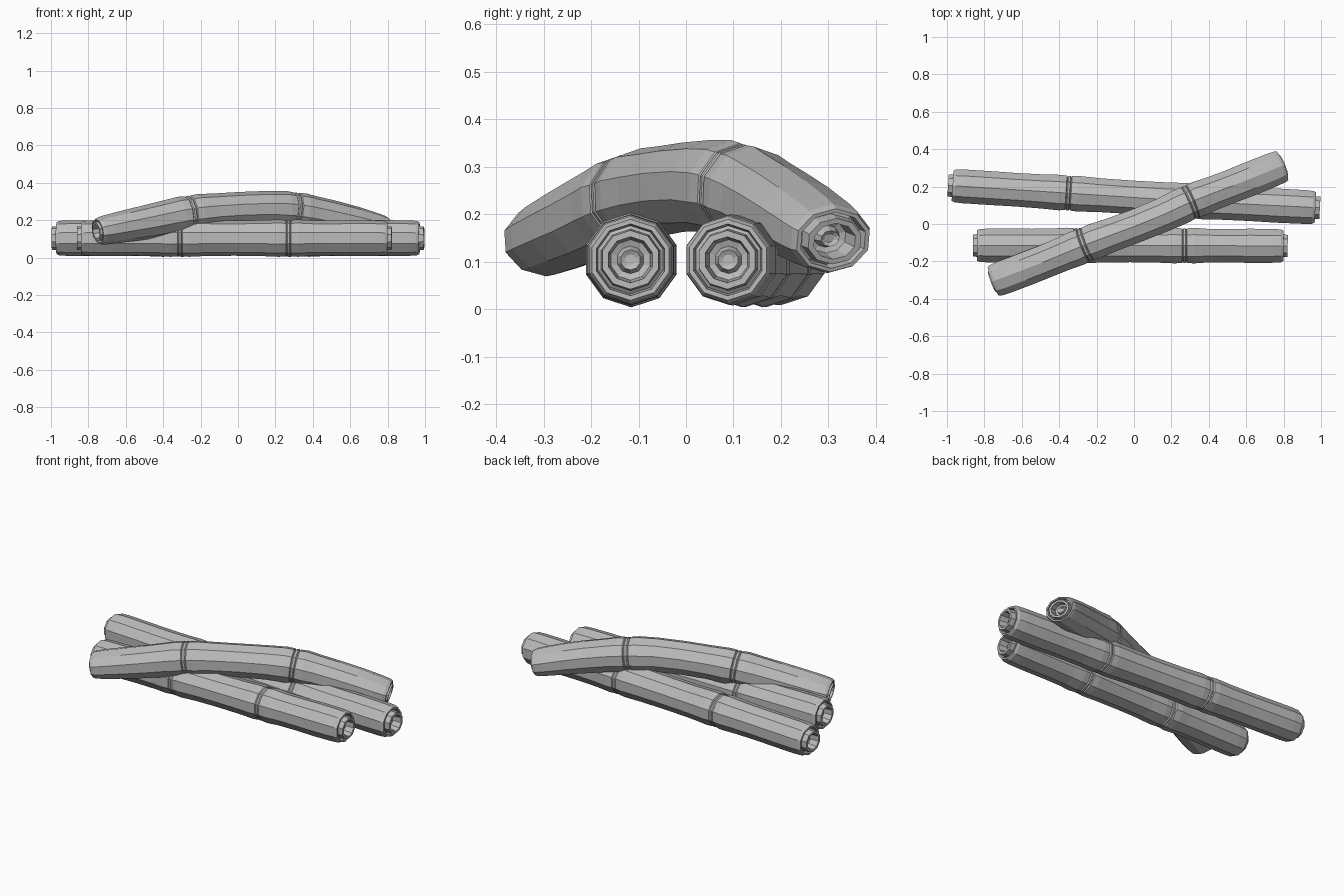
import bpy, bmesh, math
from mathutils import Vector

if "Cube" in bpy.data.objects:
    bpy.data.objects.remove(bpy.data.objects["Cube"])

mat = bpy.data.materials.new("plain grey")
mat.diffuse_color = (0.5, 0.5, 0.5, 1)
mat.use_nodes = True
mat.node_tree.nodes["Principled BSDF"].inputs["Base Color"].default_value = mat.diffuse_color
SIDES = 10


# Smooth path through a few points, looked up by x
def path_at(pts, x):
    n = len(pts)
    i = 0
    while i < n - 2 and x > pts[i + 1][0]:
        i += 1
    a, b = Vector(pts[i]), Vector(pts[i + 1])

    def slope(k):
        p, q = Vector(pts[max(k - 1, 0)]), Vector(pts[min(k + 1, n - 1)])
        return (q - p) / (q.x - p.x)
    h = b.x - a.x
    t = (x - a.x) / h
    if t < 0:
        return a + slope(i) * (x - a.x)
    if t > 1:
        return b + slope(i + 1) * (x - b.x)
    return (a * (2*t**3 - 3*t*t + 1) + slope(i) * h * (t**3 - 2*t*t + t)
            + b * (3*t*t - 2*t**3) + slope(i + 1) * h * (t**3 - t*t))


# Stepped hollow end: (radius factor, offset outward from the end)
def end_profile(tip):
    return [(0.98, -0.06), (0.95, -0.015), (0.88, 0.0), (0.78, 0.0), (0.74, -0.025),
            (0.67, -0.02), (0.64, tip), (0.50, tip), (0.44, -0.03),
            (0.30, -0.035), (0.22, -0.015), (0.12, -0.02)]


# Jointed cane: swept rings with grooved joints and stepped ends
def cane(name, pts, x0, x1, joints, r, tip, squash=1.0):
    prof = [(x0 - d, f) for f, d in reversed(end_profile(tip))]
    marks = [x0 + 0.06] + joints + [x1 - 0.06]
    for k in range(len(marks) - 1):
        a, b = marks[k], marks[k + 1]
        if k:
            prof += [(a - 0.014, 1.0), (a - 0.010, 0.94), (a - 0.005, 1.0),
                     (a + 0.005, 1.0), (a + 0.010, 0.94), (a + 0.014, 1.0),
                     (a + 0.05, 1.03)]
        for t, f in ((0.25, 0.98), (0.5, 0.97), (0.75, 0.99)):
            prof.append((a + (b - a) * t, f))
        if k < len(marks) - 2:
            prof.append((b - 0.05, 1.03))
    prof += [(x1 + d, f) for f, d in end_profile(tip)]

    bm = bmesh.new()
    rings = []
    for x, f in prof:
        c = path_at(pts, x)
        tan = (path_at(pts, x + 0.01) - path_at(pts, x - 0.01)).normalized()
        side = Vector((0, 0, 1)).cross(tan).normalized()
        up = tan.cross(side)
        near = min(1, max(0, min(x - x0, x1 - x) / 0.3))
        s = squash + (1 - squash) * near
        ring = []
        for i in range(SIDES):
            an = 2 * math.pi * i / SIDES - math.pi / 2
            ring.append(bm.verts.new(c + side * (r * f * math.cos(an))
                                     + up * (r * f * s * math.sin(an))))
        rings.append(ring)
    for p, q in zip(rings, rings[1:]):
        for i in range(SIDES):
            j = (i + 1) % SIDES
            bm.faces.new((p[i], p[j], q[j], q[i]))
    bm.faces.new(rings[0])
    bm.faces.new(rings[-1])
    bmesh.ops.recalc_face_normals(bm, faces=bm.faces)
    me = bpy.data.meshes.new(name)
    bm.to_mesh(me)
    bm.free()
    me.materials.append(mat)
    ob = bpy.data.objects.new(name, me)
    bpy.context.collection.objects.link(ob)


# Two canes lying on the ground
cane("front_cane", [(-0.85, -0.115, 0.104), (0, -0.115, 0.104), (0.81, -0.117, 0.104)],
     -0.84, 0.80, [-0.31, 0.27], 0.097, 0.022)
cane("back_cane", [(-0.97, 0.205, 0.104), (-0.35, 0.165, 0.104),
                   (0.35, 0.12, 0.104), (0.97, 0.088, 0.104)],
     -0.97, 0.97, [-0.35, 0.33], 0.097, 0.024)
# Bent cane lying across them
cane("top_cane", [(-0.75, -0.305, 0.14), (-0.5, -0.21, 0.187), (-0.25, -0.107, 0.235),
                  (0.1, 0.025, 0.26), (0.31, 0.12, 0.25), (0.58, 0.225, 0.197),
                  (0.79, 0.31, 0.145)],
     -0.75, 0.79, [-0.26, 0.30], 0.097, 0.008, 0.8)
